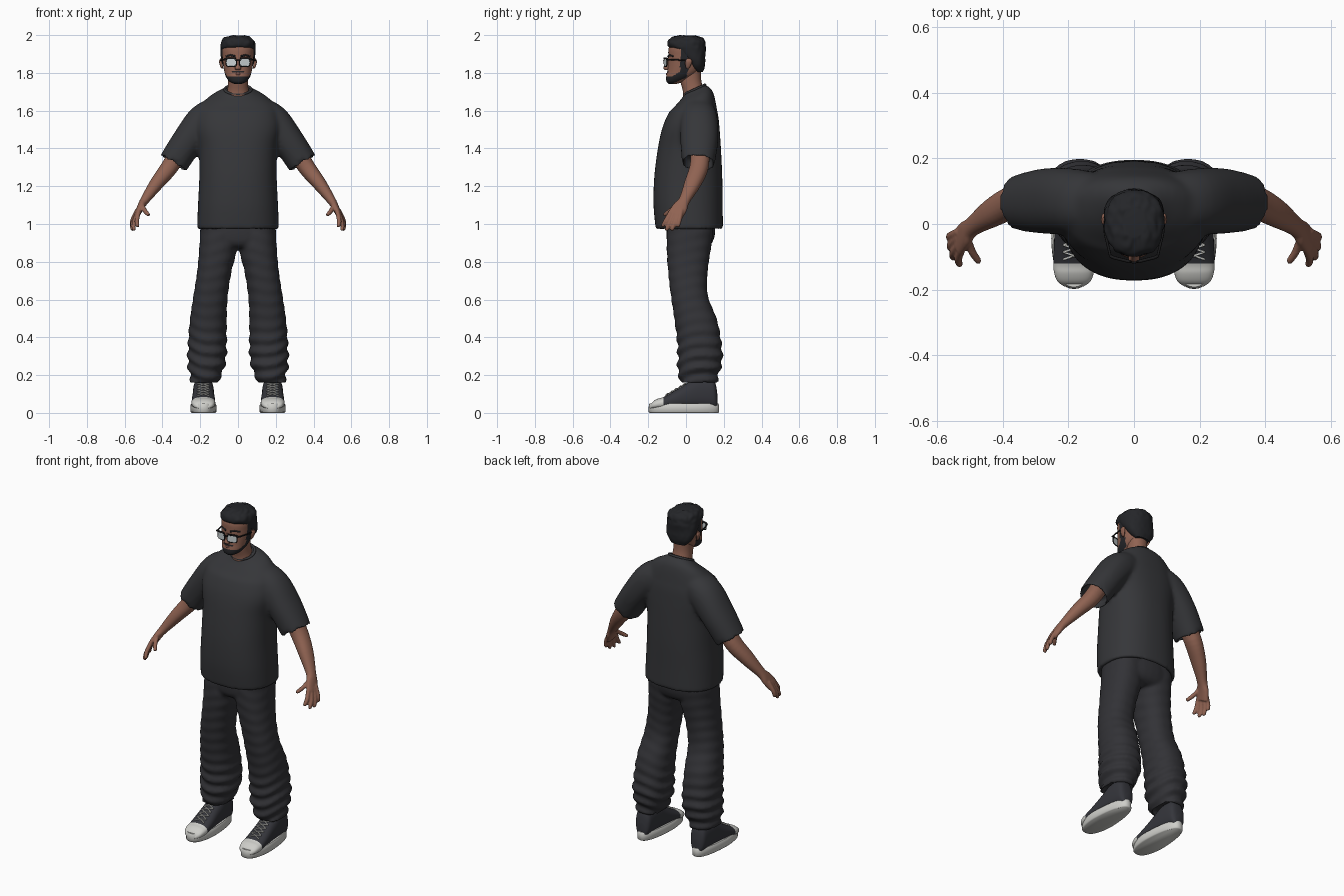
import bpy, bmesh, math
from mathutils import Vector, noise

cube = bpy.data.objects.get("Cube")
if cube:
    bpy.data.objects.remove(cube)


def material(name, *rgb):
    m = bpy.data.materials.new(name)
    m.use_nodes = True
    m.diffuse_color = (*rgb, 1)
    bsdf = next(n for n in m.node_tree.nodes if n.type == 'BSDF_PRINCIPLED')
    bsdf.inputs["Base Color"].default_value = (*rgb, 1)
    return m


SKIN = material("brown skin", 0.28, 0.125, 0.085)
LIPS = material("dark lips", 0.2, 0.08, 0.06)
SHIRT = material("charcoal shirt", 0.036, 0.037, 0.041)
PANTS = material("dark grey pants", 0.032, 0.032, 0.037)
HAIR = material("black hair", 0.018, 0.019, 0.022)
CANVAS = material("shoe canvas", 0.035, 0.036, 0.044)
RUBBER = material("white rubber", 0.62, 0.62, 0.59)
LENS = material("pale lens", 0.6, 0.65, 0.66)
FRAME = material("black frame", 0.01, 0.01, 0.011)
X, Y, Z = Vector((1, 0, 0)), Vector((0, 1, 0)), Vector((0, 0, 1))


def spline(keys, steps):
    """Smooth interpolation through rows of numbers."""
    out = []
    for i in range(len(keys) - 1):
        p = [keys[max(0, min(len(keys) - 1, i + k))] for k in (-1, 0, 1, 2)]
        for s in range(steps):
            t = s / steps
            out.append([b + 0.5 * t * (c - a + t * (2*a - 5*b + 4*c - d + t * (3*(b - c) + d - a)))
                        for a, b, c, d in zip(*p)])
    return out + [list(keys[-1])]


def oval(angle, n):
    c, s = math.cos(angle), math.sin(angle)
    return (math.copysign(abs(c) ** (2 / n), c), math.copysign(abs(s) ** (2 / n), s))


def loft(bm, keys, axis=None, hint=Y, n=2.2, segs=32, steps=5, side=1, hollow=0, warp=None):
    """Skin rings along keys (x, y, z, half width, half depth)."""
    rows = spline(keys, steps)
    pts = [Vector(r[:3]) for r in rows]
    rings = []
    for i, r in enumerate(rows):
        t = axis or (pts[min(i + 1, len(pts) - 1)] - pts[max(i - 1, 0)]).normalized()
        v = (hint - t * hint.dot(t)).normalized()
        rings.append((pts[i], v.cross(t), v, r[3], r[4]))
    if hollow:  # open hem: turn the edge inward
        p, u, v, a, b = rings[-1]
        rings += [(p, u, v, a * .9, b * .9), (p - t * hollow, u, v, a * .85, b * .85)]
    loops = []
    for p, u, v, a, b in rings:
        loop = []
        for k in range(segs):
            c, s = oval(math.tau * k / segs, n)
            co = p + u * (max(a, .001) * c) + v * (max(b, .001) * s)
            if warp:
                co = warp(co)
            loop.append(bm.verts.new((co.x * side, co.y, co.z)))
        loops.append(loop)
    for l, m in zip(loops, loops[1:]):
        for k in range(segs):
            j = (k + 1) % segs
            bm.faces.new((l[k], l[j], m[j], m[k]))
    bm.faces.new(loops[0])
    bm.faces.new(loops[-1])


def finish(bm, name, mats, rule=None, voxel=0, smooth=3):
    bmesh.ops.recalc_face_normals(bm, faces=bm.faces)
    for f in bm.faces:
        f.material_index = rule(f.calc_center_median()) if rule else 0
    me = bpy.data.meshes.new(name)
    bm.to_mesh(me)
    bm.free()
    for m in mats:
        me.materials.append(m)
    me.shade_smooth()
    me.set_sharp_from_angle(angle=math.radians(50))
    ob = bpy.data.objects.new(name, me)
    bpy.context.collection.objects.link(ob)
    if voxel:
        r = ob.modifiers.new("Blend", 'REMESH')
        r.mode, r.voxel_size, r.use_smooth_shade = 'VOXEL', voxel, True
        s = ob.modifiers.new("Soften", 'SMOOTH')
        s.iterations = smooth
    return ob


def solid(name, mat, keys, **kw):
    bm = bmesh.new()
    loft(bm, keys, **kw)
    return finish(bm, name, [mat])


def tube(name, mat, points, radius, cyclic=False):
    cu = bpy.data.curves.new(name, 'CURVE')
    cu.dimensions, cu.bevel_depth, cu.bevel_resolution, cu.use_fill_caps = '3D', radius, 2, True
    sp = cu.splines.new('POLY')
    sp.points.add(len(points) - 1)
    for p, co in zip(sp.points, points):
        p.co = (*co, 1)
    sp.use_cyclic_u = cyclic
    cu.materials.append(mat)
    bpy.context.collection.objects.link(bpy.data.objects.new(name, cu))


# Shirt: torso with a tilted neckline, blended with two open sleeves
def neckline(co):
    k = max(0, min(1, (co.z - 1.6) / .1))
    return co + Z * (.45 * k * (co.y - .045))


bm = bmesh.new()
loft(bm, [(0, .046, 1.712, .07, .055), (0, .05, 1.695, .1, .07), (0, .05, 1.67, .15, .092),
          (0, .045, 1.63, .195, .112), (0, .035, 1.57, .22, .136), (0, .025, 1.5, .225, .153),
          (0, .018, 1.4, .207, .167), (0, .012, 1.25, .205, .18), (0, .011, 1.1, .212, .183),
          (0, .018, .97, .217, .178)], axis=-Z, n=2.35, segs=48, hollow=.05, warp=neckline)
for s in (1, -1):
    loft(bm, [(.1, .06, 1.59, .085, .09), (.18, .068, 1.545, .092, .1), (.265, .07, 1.44, .084, .1),
              (.345, .065, 1.318, .08, .086)], side=s, hollow=.06)
finish(bm, "shirt", [SHIRT], voxel=.011, smooth=5)
collar = [oval(math.tau * k / 32, 2) for k in range(32)]
tube("collar", SHIRT, [(.07 * c, .046 + .055 * s, 1.712 + .025 * s) for c, s in collar], .007, True)


# Pants: hips and two baggy legs with folds gathering at the ankles
def folds(co):
    k = max(0, min(1, (.48 - co.z) / .15)) * .006 + .002
    w = math.sin(co.z * 95 + 2.5 * math.sin(co.x * 14 + co.y * 11))
    return co + Vector((co.x - .165, co.y - .065, 0)).normalized() * (k * w)


bm = bmesh.new()
loft(bm, [(0, .025, 1.06, .19, .125), (0, .025, .96, .2, .13), (0, .02, .9, .195, .118),
          (0, .015, .875, .15, .09)], axis=-Z)
for s in (1, -1):
    loft(bm, [(.1, .025, 1, .1, .125), (.105, .015, .87, .1, .117), (.125, .01, .75, .091, .105),
              (.145, .018, .62, .091, .098), (.157, .05, .5, .097, .112), (.161, .067, .4, .101, .116),
              (.164, .075, .3, .102, .118), (.168, .07, .24, .096, .114), (.172, .067, .2, .082, .105),
              (.175, .067, .16, .076, .098)], axis=-Z, n=2.3, steps=8, side=s, hollow=.03, warp=folds)
finish(bm, "pants", [PANTS], voxel=.01, smooth=3)

# Arms with hands: fingers given as base and tip
FINGERS = [((.527, -.088, 1.05), (.532, -.126, .985)), ((.536, -.07, 1.045), (.553, -.105, .965)),
           ((.54, -.048, 1.045), (.562, -.075, .965)), ((.54, -.028, 1.055), (.565, -.043, .985))]
for s, label in ((1, "left"), (-1, "right")):
    bm = bmesh.new()
    loft(bm, [(.29, .075, 1.42, .048, .05), (.36, .07, 1.305, .046, .05), (.43, .035, 1.215, .037, .044),
              (.493, -.008, 1.127, .024, .03), (.515, -.03, 1.09, .019, .04),
              (.536, -.058, 1.045, .015, .042)], side=s, segs=24)
    for base, tip in FINGERS + [((.505, -.045, 1.1), (.472, -.118, 1.045))]:
        b, t = Vector(base), Vector(tip)
        mid = (b + t) / 2 + X * .006
        back = b + (b - t) * .25
        loft(bm, [(*back, .012, .012), (*mid, .012, .012), (*(b.lerp(t, .92)), .01, .01),
                  (*t, .004, .004)], hint=X, side=s, segs=12)
    finish(bm, label + "_arm", [SKIN], voxel=.005, smooth=2)

    # High-top sneaker
    bm = bmesh.new()
    tops = [(-.19, .04, .03), (-.175, .06, .05), (-.15, .075, .06), (-.12, .084, .063), (-.06, .117, .061),
            (0, .155, .057), (.06, .19, .055), (.13, .19, .05), (.155, .16, .042), (.166, .1, .025)]
    loft(bm, [(.183, y, (top + .02) / 2, w, (top - .02) / 2) for y, top, w in tops],
         axis=Y, hint=Z, n=2.4, side=s)
    finish(bm, label + "_shoe", [CANVAS, RUBBER], rule=lambda c: int(c.y < -.122))

    def heel(co):
        k = max(0, min(1, (co.y + .05) / .2))
        return Vector((.183 + (co.x - .183) * (1 - .17 * k), co.y, co.z))
    solid(label + "_sole", RUBBER, [(.183, -.011, z, .07 - d, .187 - d) for z, d in
                                    ((0, .006), (.006, 0), (.042, .001), (.05, .006))],
          axis=Z, n=2.4, segs=48, steps=1, side=s, warp=heel)
    for i in range(5):
        y, z = -.108 + .022 * i, .094 + .0128 * i
        for d in (1, -1):
            tube(label + "_lace", RUBBER, [(s * .183 - d * .032, y, z - .004), (s * .183, y + .011, z + .008),
                                           (s * .183 + d * .032, y + .022, z + .01)], .0035)

# Neck and head, with a beard along the jaw
solid("neck", SKIN, [(0, .045, 1.64, .075, .06), (0, .04, 1.7, .058, .056), (0, .025, 1.76, .052, .056),
                     (0, .02, 1.83, .055, .06)], axis=Z)


def beard(c):
    jaw = c.y < .005 and 1.735 + .45 * max(0, c.y + .09) < c.z < 1.783 + .6 * max(0, c.y + .07)
    burn = -.03 < c.y < .01 and c.z > 1.8
    moustache = abs(c.z - 1.806) < .005 and abs(c.x) < .033 and c.y < -.06
    return int(jaw or burn or moustache)


bm = bmesh.new()
loft(bm, [(0, -.07, 1.742, .02, .022), (0, -.057, 1.754, .045, .046), (0, -.035, 1.778, .063, .07),
          (0, -.014, 1.81, .073, .085), (0, -.005, 1.85, .08, .09), (0, 0, 1.89, .084, .094),
          (0, .002, 1.93, .085, .094), (0, .003, 1.965, .07, .078), (0, .005, 1.985, .035, .04)],
     axis=Z, segs=72, steps=8)
finish(bm, "head", [SKIN, HAIR], rule=beard)
solid("nose", SKIN, [(0, -.092, 1.872, .009, .008), (0, -.1, 1.845, .011, .012),
                     (0, -.104, 1.825, .017, .016), (0, -.1, 1.814, .012, .01)], axis=-Z, segs=16)
solid("lips", LIPS, [(-.024, -.092, 1.793, .003, .003), (0, -.102, 1.794, .006, .005),
                     (.024, -.092, 1.793, .003, .003)], axis=X, segs=12)

# Cropped hair with a choppy surface
bm = bmesh.new()
loft(bm, [(0, .07, 1.805, .045, .02), (0, .06, 1.83, .072, .038), (0, .05, 1.86, .086, .052),
          (0, .034, 1.89, .091, .068), (0, .019, 1.92, .092, .086), (0, .004, 1.942, .092, .1),
          (0, .003, 1.968, .086, .099), (0, .005, 1.987, .068, .08), (0, .006, 1.997, .035, .045)],
     axis=Z, segs=64, steps=6,
     warp=lambda co: co + (co - Vector((0, .01, 1.88))).normalized()
     * (.007 * noise.noise(Vector((co.x * 60, co.y * 35, co.z * 35))) * min(1, max(.25, (co.z - 1.9) * 20))))
finish(bm, "hair", [HAIR])

# Ears, brows and glasses
for s, label in ((1, "left"), (-1, "right")):
    solid(label + "_ear", SKIN, [(.082, .008, 1.822, .004, .006), (.087, .01, 1.835, .007, .013),
                                 (.092, .014, 1.86, .008, .018), (.09, .014, 1.876, .004, .009)],
          axis=Z, segs=16, side=s)
    tube(label + "_brow", HAIR, [(s * .015, -.095, 1.888), (s * .04, -.086, 1.894), (s * .062, -.066, 1.888)], .005)

    def wrap(co):
        return co + Y * (.25 * abs(co.x))
    solid(label + "_lens", LENS, [(.036, -.119, 1.855, .027, .021), (.036, -.115, 1.855, .027, .021)],
          axis=Y, hint=Z, n=3.2, steps=1, side=s, warp=wrap)
    rim = [oval(math.tau * k / 32, 3.2) for k in range(32)]
    tube(label + "_rim", FRAME, [wrap(Vector((s * (.036 + .028 * c), -.117, 1.855 + .022 * v)))
                                 for c, v in rim], .003, True)
    tube(label + "_brow_bar", FRAME, [(s * .012, -.115, 1.877), (s * .06, -.103, 1.877),
                                      (s * .072, -.098, 1.872)], .005)
    tube(label + "_temple", FRAME, [(s * .072, -.098, 1.87), (s * .088, -.03, 1.868), (s * .092, .015, 1.864)], .004)
tube("bridge", FRAME, [(-.014, -.115, 1.864), (0, -.118, 1.868), (.014, -.115, 1.864)], .003)
